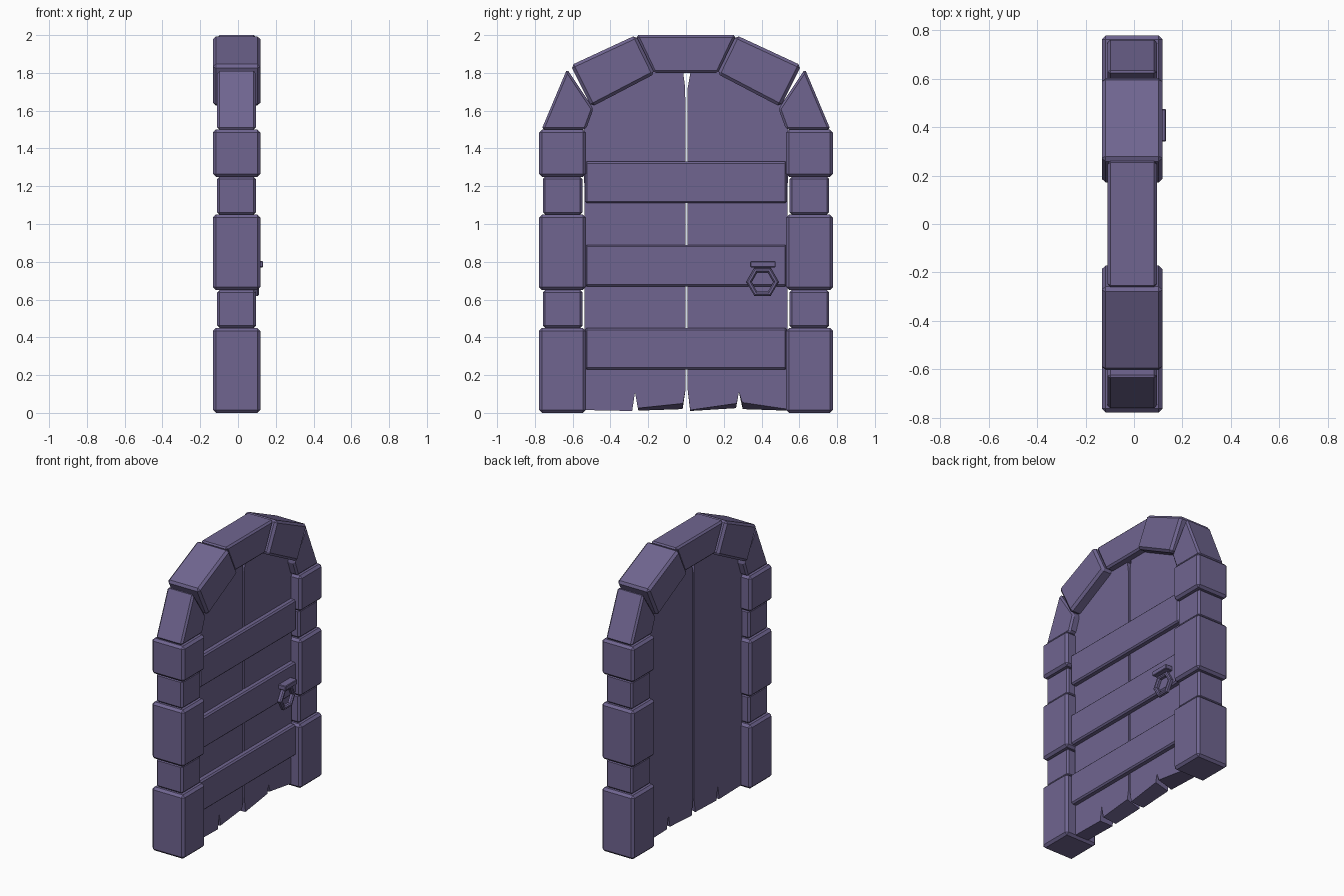
import bpy, bmesh, math
from mathutils import Vector

if "Cube" in bpy.data.objects:
    bpy.data.objects.remove(bpy.data.objects["Cube"])

mat = bpy.data.materials.new("purple")
mat.diffuse_color = (0.16, 0.13, 0.28, 1)
mat.use_nodes = True
mat.node_tree.nodes["Principled BSDF"].inputs["Base Color"].default_value = mat.diffuse_color


def loft(name, back, front, x0, x1, bevel=0.0):
    """Solid between a back and a front (y, z) outline of equal length."""
    bm = bmesh.new()
    a = [bm.verts.new((x0, y, z)) for y, z in back]
    b = [bm.verts.new((x1, y, z)) for y, z in front]
    n = len(a)
    bm.faces.new(a[::-1])
    bm.faces.new(b)
    for i in range(n):
        j = (i + 1) % n
        bm.faces.new((a[i], a[j], b[j], b[i]))
    bmesh.ops.recalc_face_normals(bm, faces=bm.faces[:])
    if bevel:
        bmesh.ops.bevel(bm, geom=bm.edges[:], offset=bevel, segments=1,
                        affect='EDGES', profile=0.5)
    me = bpy.data.meshes.new(name)
    bm.to_mesh(me)
    bm.free()
    me.materials.append(mat)
    ob = bpy.data.objects.new(name, me)
    bpy.context.collection.objects.link(ob)
    return ob


def prism(name, pts, x0, x1, bevel=0.0):
    return loft(name, pts, pts, x0, x1, bevel)


def rect(y0, y1, z0, z1):
    return [(y0, z0), (y1, z0), (y1, z1), (y0, z1)]


BIG = (-0.133, 0.118)
SMALL = (-0.11, 0.095)

# Jamb stones and arch stones, mirrored left and right
big_jambs = [(0, 0.45), (0.65, 1.05), (1.25, 1.5)]
small_jambs = [(0.45, 0.65), (1.05, 1.25)]
arch_low = [(0.53, 1.5), (0.765, 1.5), (0.63, 1.82), (0.49, 1.61)]
arch_high = [(0.5, 1.62), (0.61, 1.84), (0.265, 2.0), (0.165, 1.795)]
for side, s in (("left", -1), ("right", 1)):
    for z0, z1 in big_jambs:
        prism(f"large_jamb_stone_{side}", rect(s * 0.53, s * 0.778, z0, z1), *BIG, 0.016)
    for z0, z1 in small_jambs:
        prism(f"small_jamb_stone_{side}", rect(s * 0.548, s * 0.758, z0, z1), *SMALL, 0.012)
    prism(f"lower_arch_stone_{side}", [(s * y, z) for y, z in arch_low], *SMALL, 0.012)
    prism(f"upper_arch_stone_{side}", [(s * y, z) for y, z in arch_high], *BIG, 0.016)
prism("keystone", [(-0.17, 1.8), (0.17, 1.8), (0.265, 2.0), (-0.265, 2.0)], *SMALL, 0.012)

# Planks: splintered bottoms, the front lower edge is chipped higher than the back
PLANK = (-0.06, 0.043)


def plank(name, top, bottom_back, bottom_front):
    loft(name, bottom_back + top, bottom_front + top, *PLANK)


plank("plank_outer_left", [(-0.27, 1.78), (-0.54, 1.65)],
      [(-0.535, 0.015), (-0.285, 0.01), (-0.27, 0.11)],
      [(-0.535, 0.015), (-0.285, 0.01), (-0.27, 0.11)])
plank("plank_inner_left", [(-0.004, 1.72), (-0.02, 1.84), (-0.17, 1.84), (-0.27, 1.78)],
      [(-0.27, 0.11), (-0.252, 0.012), (-0.018, 0.02), (-0.003, 0.12)],
      [(-0.27, 0.11), (-0.255, 0.025), (-0.016, 0.05), (-0.003, 0.12)])
plank("plank_inner_right", [(0.28, 1.78), (0.17, 1.84), (0.03, 1.84), (0.009, 1.72)],
      [(0.009, 0.12), (0.022, 0.01), (0.265, 0.025), (0.28, 0.11)],
      [(0.009, 0.12), (0.022, 0.015), (0.268, 0.05), (0.28, 0.11)])
plank("plank_outer_right", [(0.54, 1.65), (0.28, 1.78)],
      [(0.28, 0.11), (0.3, 0.02), (0.535, 0.012)],
      [(0.28, 0.11), (0.298, 0.055), (0.535, 0.02)])

# Cross bars
for z0 in (0.23, 0.67, 1.11):
    prism("cross_bar", rect(-0.535, 0.535, z0, z0 + 0.22), 0.03, 0.08, 0.01)

# Knocker: bracket and hexagonal ring
prism("knocker_bracket", rect(0.34, 0.475, 0.77, 0.803), 0.07, 0.133, 0.004)

bm = bmesh.new()
section = [(0.086, 0.085), (0.086, 0.103), (0.078, 0.111), (0.066, 0.111),
           (0.058, 0.103), (0.058, 0.085)]
rings = []
for i in range(6):
    a = math.radians(60 * i)
    rings.append([bm.verts.new(Vector((x, 0.405 + r * math.cos(a), 0.693 + r * math.sin(a))))
                  for r, x in section])
for i in range(6):
    p, q = rings[i], rings[(i + 1) % 6]
    for k in range(6):
        m = (k + 1) % 6
        bm.faces.new((p[k], p[m], q[m], q[k]))
bmesh.ops.recalc_face_normals(bm, faces=bm.faces[:])
me = bpy.data.meshes.new("knocker_ring")
bm.to_mesh(me)
bm.free()
me.materials.append(mat)
bpy.context.collection.objects.link(bpy.data.objects.new("knocker_ring", me))
